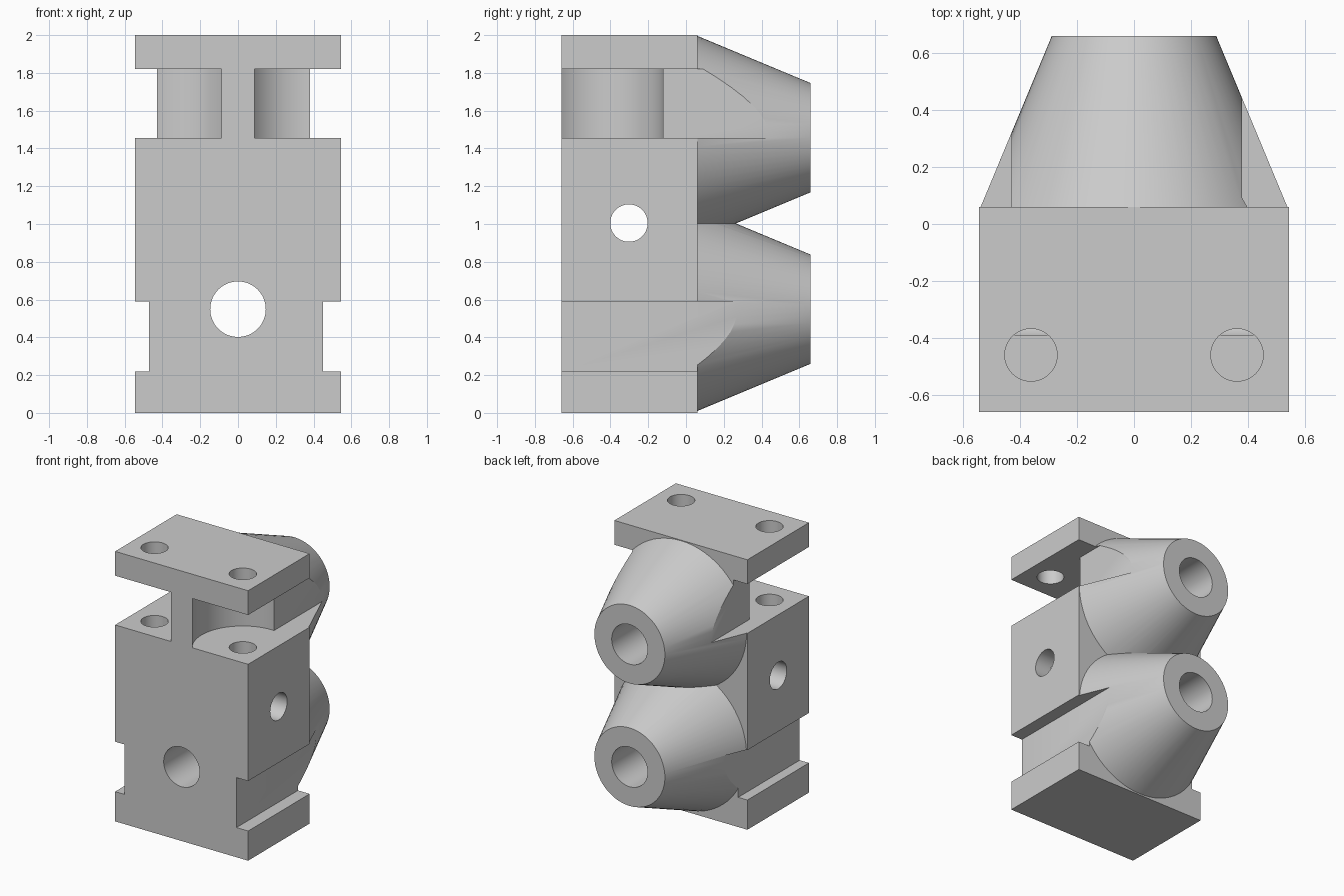
import bpy
import math

if "Cube" in bpy.data.objects:
    bpy.data.objects.remove(bpy.data.objects["Cube"], do_unlink=True)

grey = bpy.data.materials.new("plain_grey")
grey.use_nodes = True
colour = (0.6, 0.6, 0.6, 1)
grey.diffuse_color = colour
grey.node_tree.nodes["Principled BSDF"].inputs["Base Color"].default_value = colour


def box(name, low, high):
    bpy.ops.mesh.primitive_cube_add(
        size=1, location=[(a + b) / 2 for a, b in zip(low, high)])
    ob = bpy.context.object
    ob.name = name
    ob.scale = [b - a for a, b in zip(low, high)]
    bpy.ops.object.transform_apply(location=True, rotation=True, scale=True)
    return ob


def cone(name, axis, start, end, r1, r2, centre):
    """Round solid along an axis; centre gives the two other coordinates."""
    location = list(centre)
    location.insert("XYZ".index(axis), (start + end) / 2)
    turn = {"X": (0, math.pi / 2, 0), "Y": (-math.pi / 2, 0, 0), "Z": (0, 0, 0)}
    bpy.ops.mesh.primitive_cone_add(
        vertices=72, radius1=r1, radius2=r2, depth=end - start,
        location=location, rotation=turn[axis])
    ob = bpy.context.object
    ob.name = name
    bpy.ops.object.transform_apply(location=True, rotation=True, scale=True)
    return ob


def combine(target, tool, operation):
    mod = target.modifiers.new(tool.name, "BOOLEAN")
    mod.operation = operation
    mod.solver = "EXACT"
    mod.object = tool
    bpy.context.view_layer.objects.active = target
    bpy.ops.object.modifier_apply(modifier=mod.name)
    bpy.data.objects.remove(tool, do_unlink=True)


# Main block
body = box("valve_body", (-0.545, -0.66, 0), (0.545, 0.06, 2))
upper, lower = 1.457, 0.549

# Tapered rear bosses
for z in (upper, lower):
    combine(body, cone("boss", "Y", 0.055, 0.66, 0.541, 0.289, (0, z)), "UNION")

# Side slots, slightly uneven from left to right
for low, high, right, left in ((1.455, 1.82, -0.43, 0.38),
                               (0.22, 0.59, -0.47, 0.45)):
    combine(body, box("slot", (-1, -1, low), (right, 1, high)), "DIFFERENCE")
    combine(body, box("slot", (left, -1, low), (1, 1, high)), "DIFFERENCE")

# Round clearance pockets and screw holes under the top flange
for x in (-0.362, 0.362):
    combine(body, cone("pocket", "Z", 1.455, 1.82, 0.34, 0.34, (x, -0.46)),
            "DIFFERENCE")
    combine(body, cone("screw_hole", "Z", 1.05, 2.2, 0.092, 0.092, (x, -0.46)),
            "DIFFERENCE")

# Bores: blind upper, through lower, and the cross hole
combine(body, cone("upper_bore", "Y", 0, 1, 0.147, 0.147, (0, upper)), "DIFFERENCE")
combine(body, cone("lower_bore", "Y", -1, 1, 0.147, 0.147, (0, lower)), "DIFFERENCE")
combine(body, cone("cross_hole", "X", -1, 1, 0.099, 0.099, (-0.302, 1.005)),
        "DIFFERENCE")

# Surface finish
body.data.materials.clear()
body.data.materials.append(grey)
for face in body.data.polygons:
    face.material_index = 0
bpy.ops.object.select_all(action="DESELECT")
body.select_set(True)
bpy.context.view_layer.objects.active = body
bpy.ops.object.shade_smooth_by_angle(angle=math.radians(25))
